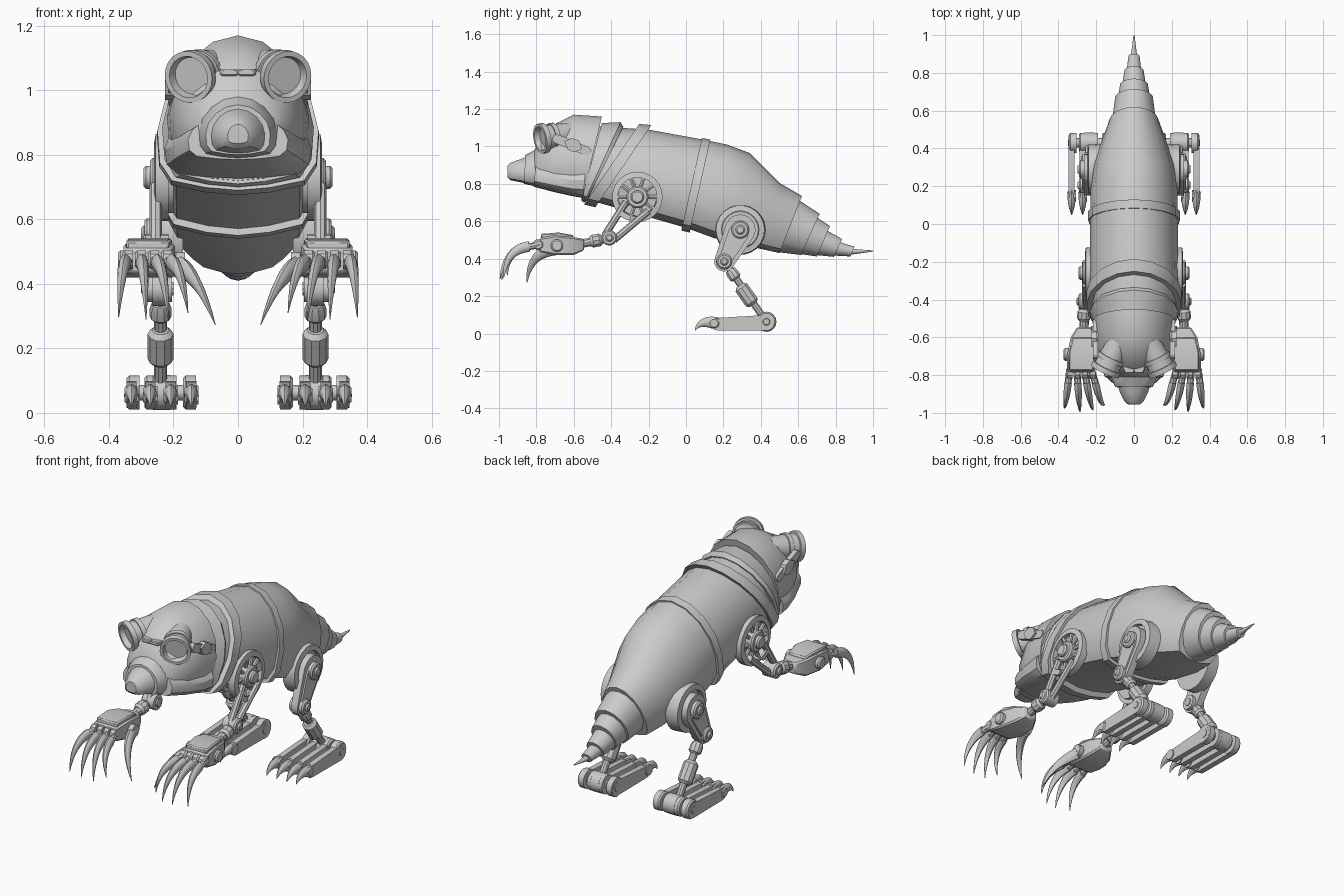
import bpy, bmesh, math
from mathutils import Vector

if "Cube" in bpy.data.objects:
    bpy.data.objects.remove(bpy.data.objects["Cube"])

metal = bpy.data.materials.new("grey_metal")
metal.diffuse_color = (0.6, 0.6, 0.6, 1)
metal.use_nodes = True
metal.node_tree.nodes["Principled BSDF"].inputs["Base Color"].default_value = metal.diffuse_color


def finish(name, rings, mirror=False, closed=False, angle=32, bevel=0):
    """Skin a list of equal-length vertex rings into an object."""
    bm = bmesh.new()
    vs = [[bm.verts.new(p) for p in r] for r in rings]
    n = len(vs[0])
    pairs = list(zip(vs, vs[1:])) + ([(vs[-1], vs[0])] if closed else [])
    for a, b in pairs:
        for i in range(n):
            j = (i + 1) % n
            bm.faces.new((a[i], a[j], b[j], b[i]))
    if not closed:
        bm.faces.new(vs[0][::-1])
        bm.faces.new(vs[-1])
    bmesh.ops.recalc_face_normals(bm, faces=bm.faces)
    me = bpy.data.meshes.new(name)
    bm.to_mesh(me)
    bm.free()
    for p in me.polygons:
        p.use_smooth = True
    me.set_sharp_from_angle(angle=math.radians(angle))
    me.materials.append(metal)
    ob = bpy.data.objects.new(name, me)
    bpy.context.collection.objects.link(ob)
    if bevel:
        m = ob.modifiers.new("bevel", 'BEVEL')
        m.width, m.segments = bevel, 1
    if mirror:
        ob.modifiers.new("mirror", 'MIRROR').use_mirror_merge = False
    return ob


HALF = [(0, 1), (.36, .955), (.68, .83), (.91, .64), (1, .43),
        (.97, .2), (.82, .07), (.4, .02), (0, 0)]
FULL = HALF + [(-x, t) for x, t in HALF[-2:0:-1]]
ROUND = [(math.sin(math.pi * i / 7), .5 + .5 * math.cos(math.pi * i / 7)) for i in range(14)]


def shell(name, sections, shape=FULL):
    """Body shell; section = top y, top z, bottom y, bottom z, half width."""
    return finish(name, [[(x * w, yb + (yt - yb) * t, zb + (zt - zb) * t) for x, t in shape]
                         for yt, zt, yb, zb, w in sections])


def lathe(name, origin, axis, profile, n=16, closed=False):
    """Turned part; profile = distance along the axis, radius."""
    o, d = Vector(origin), Vector(axis).normalized()
    u = Vector((1, 0, 0)) if abs(d.x) < .9 else Vector((0, 1, 0))
    u = (u - d * u.dot(d)).normalized()
    v = d.cross(u)
    angles = [2 * math.pi * i / n for i in range(n)]
    rings = [[o + d * h + r * (u * math.cos(a) + v * math.sin(a)) for a in angles] for h, r in profile]
    return finish(name, rings, True, closed)


def disc(name, x0, x1, y, z, r, n=16):
    return lathe(name, (x0, y, z), (1, 0, 0), [(0, r), (x1 - x0 - .008, r), (x1 - x0, r - .008)], n)


def rod(name, p, q, r, n=10):
    d = Vector(q) - Vector(p)
    return lathe(name, p, d, [(0, r), (d.length, r)], n)


def plate(name, x0, x1, a, b, ra, rb, n=8):
    """Flat link with rounded ends between two (y, z) points."""
    ang = math.atan2(b[1] - a[1], b[0] - a[0])
    pts = []
    for c, r, s in ((a, ra, ang + math.pi / 2), (b, rb, ang - math.pi / 2)):
        pts += [(c[0] + r * math.cos(s + math.pi * i / n), c[1] + r * math.sin(s + math.pi * i / n))
                for i in range(n + 1)]
    return finish(name, [[(x, y, z) for y, z in pts] for x in (x0, x1)], True)


def blocks(name, sections, bevel=.01):
    """Boxy part; section = y, x0, x1, z0, z1."""
    return finish(name, [[(a, y, c), (b, y, c), (b, y, d), (a, y, d)]
                         for y, a, b, c, d in sections], True, bevel=bevel)


def claw(name, base, mid, tip, r, n=8, steps=8):
    """Tapered hook along a quadratic curve."""
    b, m, t = map(Vector, (base, mid, tip))
    rings = []
    for k in range(steps + 1):
        f = k / steps
        c = b * (1 - f) ** 2 + m * 2 * f * (1 - f) + t * f * f
        d = ((m - b) * (1 - f) + (t - m) * f).normalized()
        u = (Vector((1, 0, 0)) - d * d.x).normalized()
        v = d.cross(u)
        rr = r * (1 - f ** 1.6) + .0015
        rings.append([c + rr * (.7 * u * math.cos(a) + v * math.sin(a))
                      for a in (2 * math.pi * i / n for i in range(n))])
    return finish(name, rings, True, angle=50)


# Body shells and raised bands
shell("torso", [(-.5, 1.11, -.56, .72, .2), (-.2, 1.09, -.47, .70, .235),
                (.1, 1.035, 0, .565, .232), (.22, 1.01, .15, .51, .23),
                (.34, .965, .30, .475, .21), (.5, .805, .41, .45, .168), (.62, .735, .5, .43, .13)])
shell("neck_collar", [(-.45, 1.125, -.56, .71, .215), (-.35, 1.13, -.545, .70, .235),
                      (-.335, 1.105, -.53, .71, .23)])
shell("front_band", [(-.25, 1.12, -.545, .69, .25), (-.185, 1.115, -.485, .675, .252)])
shell("middle_band", [(.085, 1.045, -.025, .55, .243), (.13, 1.037, .02, .54, .243)])

# Segmented tail, each segment stepping down in size
TAIL = [((.60, .715, .49, .435, .118), (.715, .64, .615, .42, .102)),
        ((.70, .62, .61, .425, .088), (.77, .575, .70, .412, .075)),
        ((.755, .55, .69, .42, .065), (.835, .505, .79, .41, .052)),
        ((.825, .487, .785, .417, .04), (.9, .465, .88, .412, .03)),
        ((.89, .452, .87, .42, .018), (1, .444, .998, .438, .003))]
for a, b in TAIL:
    shell("tail_segment", [a, b], ROUND)

# Head, lower face mask and snout
shell("head", [(-.82, .96, -.83, .80, .10), (-.765, 1.07, -.79, .785, .15),
               (-.69, 1.125, -.70, .76, .19), (-.6, 1.17, -.6, .745, .212),
               (-.45, 1.16, -.55, .735, .22)])
shell("face_mask", [(-.80, .93, -.815, .785, .155), (-.69, .93, -.70, .755, .198),
                    (-.6, .93, -.61, .735, .219), (-.53, .95, -.55, .725, .228)])
shell("muzzle_guard", [(-.86, .955, -.865, .80, .10), (-.80, .985, -.82, .79, .12),
                       (-.77, .97, -.79, .79, .125)])
shell("snout", [(-.955, .895, -.955, .835, .032), (-.94, .912, -.94, .82, .05),
                (-.89, .93, -.89, .81, .075), (-.84, .95, -.84, .80, .09)])

# Goggles
AIM = (.42, -.88, -.15)
lathe("goggle", (.078, -.622, 1.068), AIM,
      [(0, .06), (.09, .066), (.09, .074), (.115, .074), (.115, .067), (.15, .069), (.15, .081),
       (.178, .081), (.178, .065), (.15, .058)], 24)
blocks("goggle_bridge", [(-.79, 0, .05, 1.045, 1.066), (-.75, 0, .06, 1.045, 1.066)], .004)
plate("goggle_strap", .19, .216, (-.69, 1.04), (-.53, .975), .024, .024)
plate("strap_buckle", .195, .226, (-.62, 1.015), (-.585, 1.0), .033, .033, 2)

# Shoulder wheel with spokes
SY, SZ = -.26, .73
lathe("shoulder_rim", (.215, SY, SZ), (1, 0, 0), [(0, .135), (.04, .135), (.045, .105), (0, .105)], 24, True)
disc("shoulder_back", .2, .225, SY, SZ, .11, 20)
disc("shoulder_hub", .21, .272, SY, SZ, .06)
disc("shoulder_pin", .25, .293, SY, SZ, .036, 12)
for i in range(10):
    a = 2 * math.pi * i / 10
    c, s = math.cos(a), math.sin(a)
    rod("shoulder_spoke", (.245, SY + .05 * c, SZ + .05 * s), (.245, SY + .112 * c, SZ + .112 * s), .011, 6)

# Upper arm frame, elbow and forearm
EY, EZ = -.41, .512
for o in (-1, 1):
    rod("upper_arm_bar", (.255, SY + o * .06, SZ - .05 - o * .025),
        (.255, EY + o * .025, EZ - o * .012), .019, 8)
plate("arm_cross_link", .24, .27, (-.345, .64), (-.31, .62), .015, .015, 4)
disc("elbow", .215, .295, EY, EZ, .042)
disc("elbow_pin", .205, .305, EY, EZ, .022, 10)
rod("forearm", (.26, EY, EZ), (.265, -.58, .475), .024)
lathe("forearm_sleeve", (.262, -.45, .503), (.01, -.13, -.025),
      [(0, .026), (.015, .036), (.05, .036), (.065, .026)], 10)

# Hand with raised plate, knuckles and claws
blocks("palm", [(-.545, .225, .3, .445, .505), (-.6, .2, .335, .42, .515),
                (-.70, .195, .355, .42, .525), (-.785, .21, .355, .435, .51)], .008)
blocks("hand_plate", [(-.60, .215, .325, .50, .525), (-.68, .205, .345, .51, .54),
                      (-.775, .215, .345, .50, .533)], .006)
disc("hand_side_pivot", .345, .372, -.69, .47, .034, 12)
disc("thumb_pivot", .165, .2, -.68, .465, .034, 12)
for x, tx, ty, tz in ((.222, .155, -.955, .31), (.262, .215, -.985, .285),
                      (.302, .285, -.995, .29), (.342, .37, -.975, .295)):
    disc("knuckle", x - .017, x + .017, -.79, .475, .03, 10)
    rod("finger", (x, -.78, .475), (x + (tx - x) * .3, -.85, .462), .018, 8)
    claw("finger_claw", (x + (tx - x) * .25, -.84, .465), (x + (tx - x) * .7, -.965, .45), (tx, ty, tz), .027)
claw("thumb_claw", (.185, -.68, .455), (.13, -.84, .44), (.07, -.85, .272), .033)

# Hip, thigh and knee
HY, HZ, KY, KZ = .29, .555, .205, .385
lathe("hip_cowl", (.17, HY, HZ), (1, 0, 0), [(0, .135), (.07, .13), (.075, .1), (0, .1)], 22, True)
disc("hip_back", .17, .225, HY, HZ, .105, 20)
plate("thigh", .225, .265, (HY, HZ), (KY, KZ), .082, .054)
plate("thigh_cover", .262, .274, (HY - .01, HZ - .02), (KY + .01, KZ + .02), .055, .036)
disc("hip_hub", .26, .29, HY, HZ, .048)
disc("hip_pin", .28, .3, HY, HZ, .026, 12)
disc("knee", .205, .29, KY, KZ, .042)
disc("knee_pin", .2, .3, KY, KZ, .022, 10)

# Shin with piston
FY, FZ = .43, .063
rod("shin_rod", (.24, KY, KZ), (.24, FY, FZ), .02)
lathe("knee_socket", (.24, .235, .34), (0, .225, -.32), [(0, .028), (.02, .034), (.05, .034), (.06, .024)], 10)
lathe("shin_piston", (.24, .288, .257), (0, .225, -.32),
      [(0, .026), (.015, .04), (.11, .04), (.125, .026)], 10)

# Foot with four toes
disc("heel_axle", .125, .35, FY, FZ, .024, 12)
disc("ankle", .21, .27, FY, FZ, .054)
for x in (.15, .21, .27, .325):
    f = x + (x - .24) * .06
    disc("heel_joint", x - .02, x + .02, FY, FZ, .053)
    plate("foot_bar", f - .016, f + .016, (FY, FZ - .006), (.165, .05), .042, .033)
    disc("toe_joint", f - .022, f + .022, .15, .055, .03, 10)
    claw("toe_claw", (f, .17, .052), (f, .08, .08), (f, .048, .018), .032)
